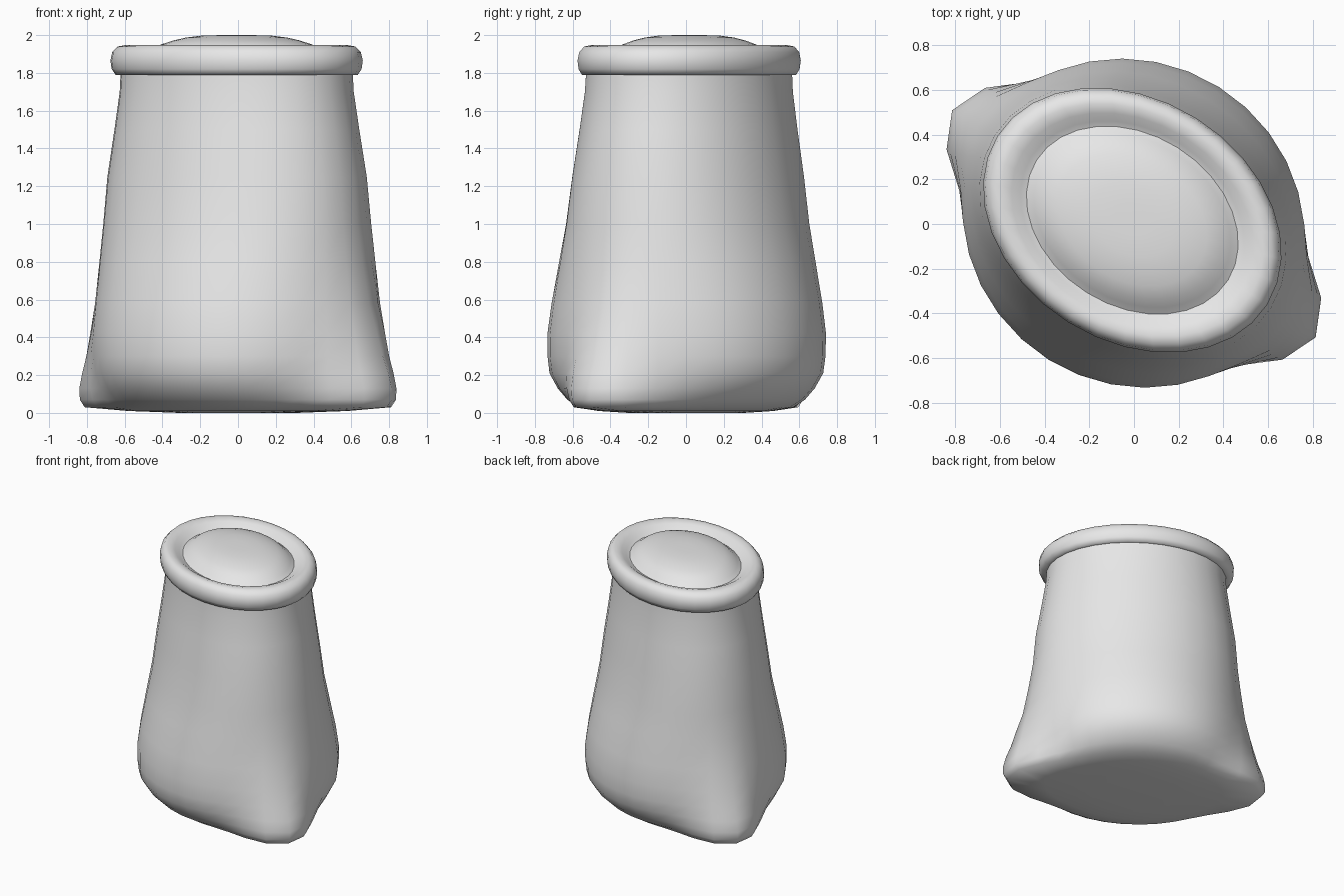
import bpy, bmesh
from math import sin, cos, pi, radians
from mathutils import Matrix, Vector

cube = bpy.data.objects.get("Cube")
if cube:
    bpy.data.objects.remove(cube, do_unlink=True)

SEGMENTS = 32
TURN = Matrix.Rotation(radians(-32), 3, 'Z')   # long axis of the oval runs corner to corner

cloth = bpy.data.materials.new("light_grey")
cloth.use_nodes = True
GREY = (0.8, 0.8, 0.8, 1)
cloth.diffuse_color = GREY
cloth.node_tree.nodes["Principled BSDF"].inputs["Base Color"].default_value = GREY


def section(bm, z, a, b, pull=0, power=10):
    """Oval ring of half axes a and b, with both ends pulled out into corners."""
    ring = []
    for i in range(SEGMENTS):
        t = 2 * pi * i / SEGMENTS
        spike = pull * abs(cos(t)) ** power
        p = TURN @ Vector((a * cos(t), b * sin(t), 0))
        p += TURN @ Vector((cos(t), sin(t), 0)) * spike
        ring.append(bm.verts.new((p.x - 0.004 * z, p.y + 0.009 * z, z)))
    return ring


def loft(name, rows, cap_first=False, cap_last=False):
    """Skin a stack of sections into one smooth part."""
    bm = bmesh.new()
    rings = [section(bm, *row) for row in rows]
    for low, high in zip(rings, rings[1:]):
        for i in range(SEGMENTS):
            j = (i + 1) % SEGMENTS
            bm.faces.new((low[i], low[j], high[j], high[i]))
    if cap_first:
        bm.faces.new(rings[0][::-1])
    if cap_last:
        bm.faces.new(rings[-1])
    for face in bm.faces:
        face.smooth = True
    mesh = bpy.data.meshes.new(name)
    bm.to_mesh(mesh)
    bm.free()
    mesh.materials.append(cloth)
    obj = bpy.data.objects.new(name, mesh)
    bpy.context.collection.objects.link(obj)
    return obj


# Sack: flat base, two pinched corners, bulging sides, narrow neck
loft("sack_body", [
    (0, .32, .3),
    (.01, .55, .42, .1, 8),
    (.03, .66, .53, .27, 10),
    (.07, .70, .6, .26, 12),
    (.13, .73, .66, .23, 14),
    (.21, .76, .71, .18, 18),
    (.3, .775, .72, .13, 20),
    (.42, .78, .72, .09, 20),
    (.58, .77, .695, .05, 20),
    (.8, .76, .645, .02, 20),
    (1, .75, .6),
    (1.25, .73, .565),
    (1.5, .69, .53),
    (1.7, .66, .505),
    (1.8, .655, .5),
], cap_first=True)


def oval_rows(profile):
    """Turn (scale, height) pairs into sections of the mouth oval."""
    return [(z, .713 * s, .54 * s) for s, z in profile]


# Rolled rim around the mouth
loft("rolled_rim", oval_rows([
    (.91, 1.79), (.96, 1.79), (.99, 1.82), (1, 1.865), (.985, 1.91),
    (.94, 1.94), (.88, 1.947), (.81, 1.935), (.75, 1.91), (.71, 1.9),
]))

# Mound of contents inside the mouth
loft("contents_mound", oval_rows([
    (.71, 1.9), (.66, 1.92), (.6, 1.95), (.5, 1.972), (.4, 1.987),
    (.28, 1.997), (.12, 2),
]), cap_last=True)
